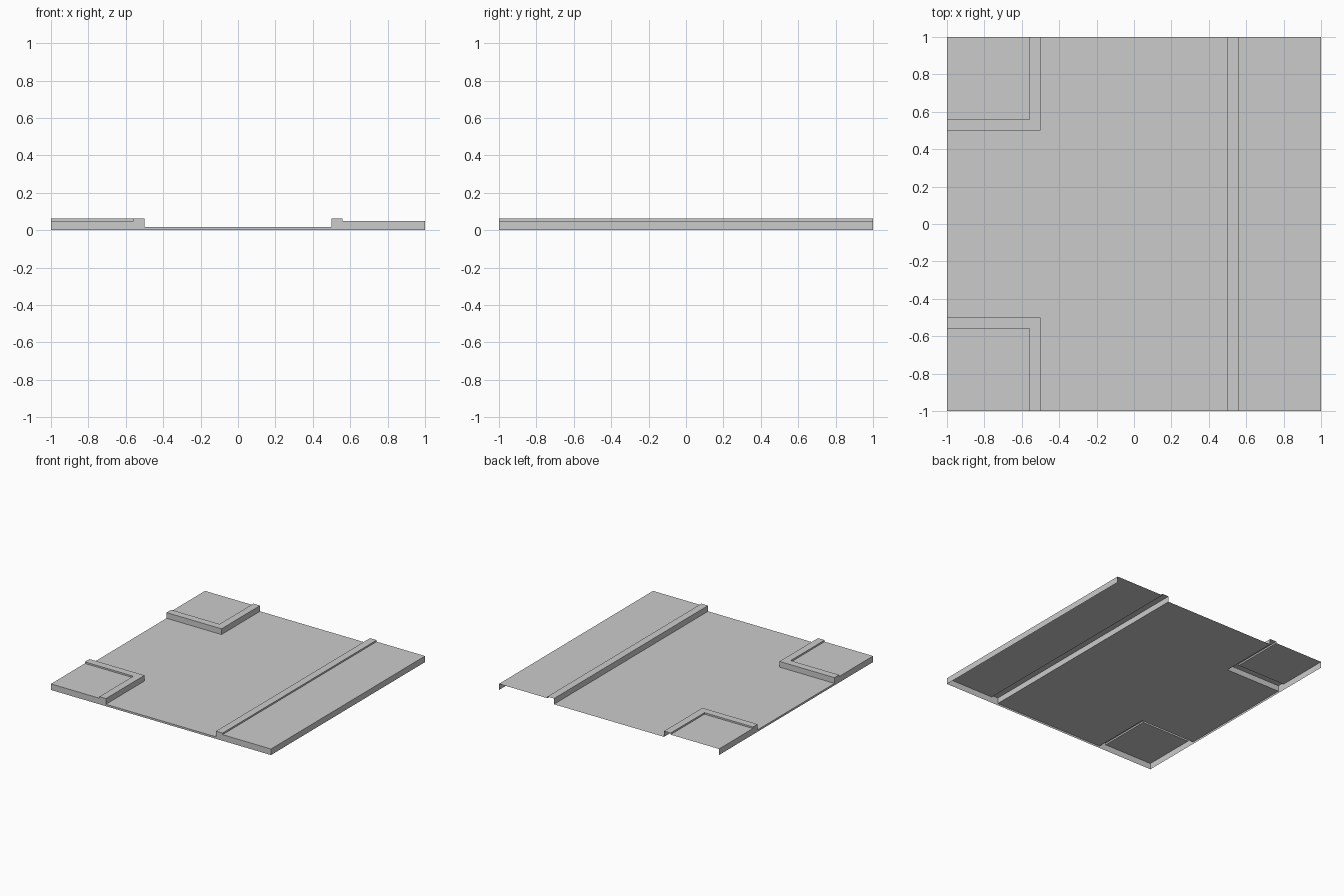
import bpy
import bmesh
from mathutils import Vector

if "Cube" in bpy.data.objects:
    bpy.data.objects.remove(bpy.data.objects["Cube"])

ROAD, WALK, CURB = 0.016, 0.05, 0.063   # surface heights
IN, OUT = 0.5, 0.56                     # curb edges, distance from centre


def finish(name, bm):
    mesh = bpy.data.meshes.new(name)
    bm.to_mesh(mesh)
    bm.free()
    obj = bpy.data.objects.new(name, mesh)
    bpy.context.collection.objects.link(obj)


def sheet(name, points, facing):
    """Single flat polygon whose normal points towards facing."""
    bm = bmesh.new()
    face = bm.faces.new([bm.verts.new(p) for p in points])
    face.normal_update()
    if face.normal.dot(Vector(facing)) < 0:
        face.normal_flip()
    finish(name, bm)


def curb(name, path):
    """Sweep the curb section along path(d), d being distance from centre."""
    section = [(IN, ROAD), (IN, CURB), (OUT, CURB), (OUT, WALK)]
    bm = bmesh.new()
    rows = [[bm.verts.new((x, y, z)) for x, y in path(d)] for d, z in section]
    for a, b in zip(rows, rows[1:]):
        for i in range(len(a) - 1):
            bm.faces.new((a[i], a[i + 1], b[i + 1], b[i]))
    bm.normal_update()
    if sum(f.normal.z for f in bm.faces) < 0:
        bmesh.ops.reverse_faces(bm, faces=bm.faces[:])
    finish(name, bm)


# Road surface: T-shaped junction
road = [(-IN, -1), (IN, -1), (IN, 1), (-IN, 1), (-IN, IN), (-1, IN), (-1, -IN), (-IN, -IN)]
sheet("road", [(x, y, ROAD) for x, y in road], (0, 0, 1))

# Straight pavement and curb on the right
sheet("side_pavement", [(OUT, -1, WALK), (1, -1, WALK), (1, 1, WALK), (OUT, 1, WALK)], (0, 0, 1))
curb("side_curb", lambda d: [(d, -1), (d, 1)])

# Corner pavements and L-shaped curbs on the left
for s, side in ((-1, "front"), (1, "back")):
    sheet(side + "_corner_pavement",
          [(-1, s * OUT, WALK), (-OUT, s * OUT, WALK), (-OUT, s, WALK), (-1, s, WALK)], (0, 0, 1))
    curb(side + "_corner_curb", lambda d: [(-1, s * d), (-d, s * d), (-d, s)])

# Edge skirts: front, left and right (back and underside are open)
half = [(IN, ROAD), (IN, CURB), (OUT, CURB), (OUT, WALK), (1, WALK), (1, 0)]
outline = half + [(-u, z) for u, z in reversed(half)]
sheet("front_skirt", [(u, -1, z) for u, z in outline], (0, -1, 0))
sheet("left_skirt", [(-1, u, z) for u, z in outline], (-1, 0, 0))
sheet("right_skirt", [(1, -1, 0), (1, 1, 0), (1, 1, WALK), (1, -1, WALK)], (1, 0, 0))
